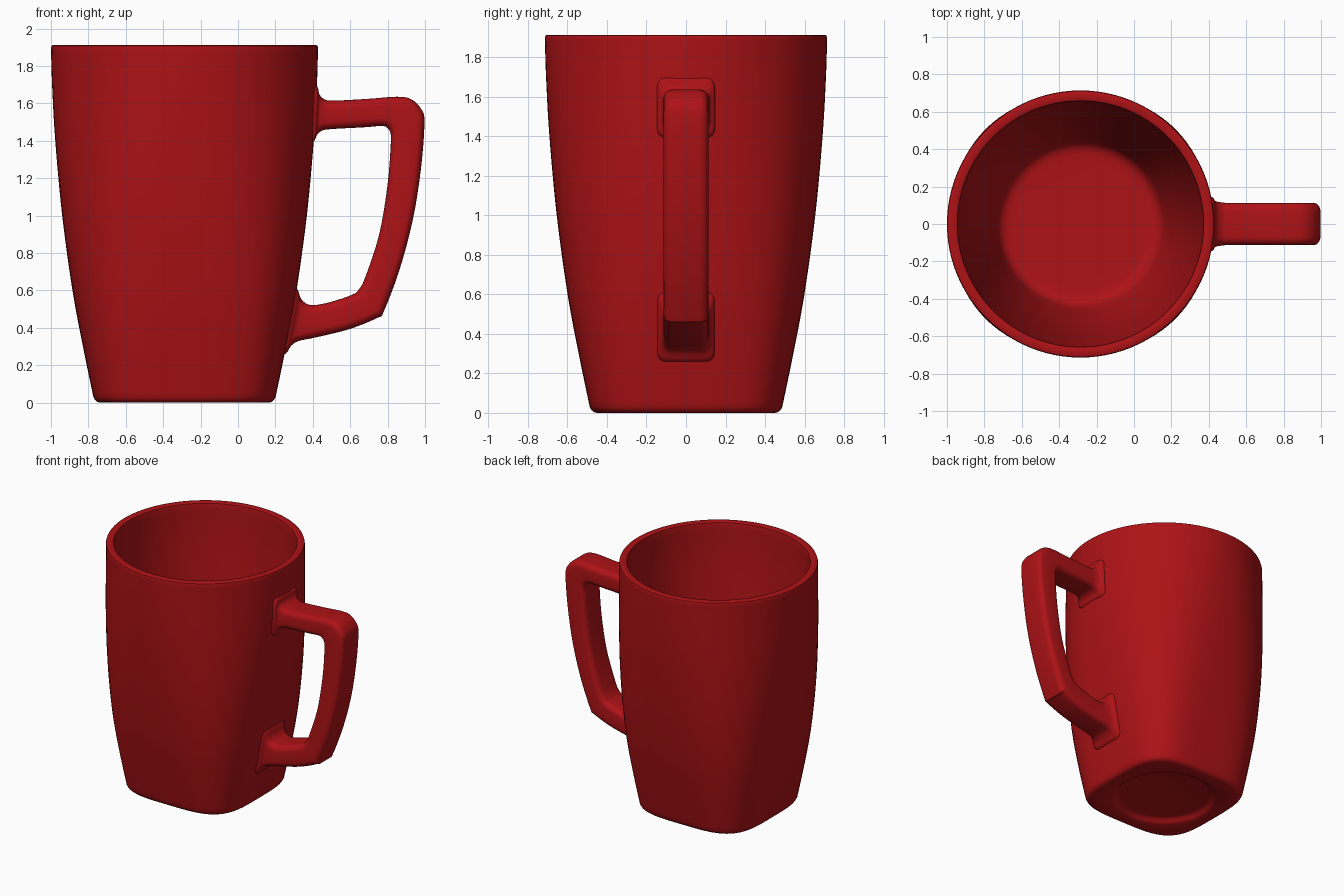
import bpy, math
from mathutils import Vector

if "Cube" in bpy.data.objects:
    bpy.data.objects.remove(bpy.data.objects["Cube"])

CX = -0.286   # mug axis
SEG = 96

red = bpy.data.materials.new("red_glaze")
red.diffuse_color = (0.42, 0.006, 0.008, 1)
red.use_nodes = True
red.node_tree.nodes["Principled BSDF"].inputs["Base Color"].default_value = red.diffuse_color


def smooth_path(pts, steps):
    """Catmull-Rom interpolation through tuples of any size."""
    v = [Vector(p) for p in pts]
    out = []
    for i in range(len(v) - 1):
        a, b, c = v[max(i - 1, 0)], v[i], v[i + 1]
        d = v[min(i + 2, len(v) - 1)]
        for k in range(steps):
            t = k / steps
            out.append(0.5 * (2 * b + (c - a) * t + (2 * a - 5 * b + 4 * c - d) * t * t
                              + (3 * b - a - 3 * c + d) * t ** 3))
    return out + [v[-1]]


def loft(name, rings):
    """Skin equal-sized closed rings and cap both ends."""
    n = len(rings[0])
    verts = [p for r in rings for p in r]
    faces = [(i * n + j, i * n + (j + 1) % n, (i + 1) * n + (j + 1) % n, (i + 1) * n + j)
             for i in range(len(rings) - 1) for j in range(n)]
    faces += [tuple(reversed(range(n))), tuple(range(len(verts) - n, len(verts)))]
    mesh = bpy.data.meshes.new(name)
    mesh.from_pydata(verts, [], faces)
    ob = bpy.data.objects.new(name, mesh)
    bpy.context.collection.objects.link(ob)
    mesh.materials.append(red)
    bpy.ops.object.select_all(action='DESELECT')
    ob.select_set(True)
    bpy.context.view_layer.objects.active = ob
    bpy.ops.object.mode_set(mode='EDIT')
    bpy.ops.mesh.select_all(action='SELECT')
    bpy.ops.mesh.normals_make_consistent(inside=False)
    bpy.ops.object.mode_set(mode='OBJECT')
    bpy.ops.object.shade_smooth_by_angle(angle=math.radians(40))
    return ob


def body_ring(z, r, n):
    """Superellipse ring: n = 2 is a circle, larger is squarer."""
    ring = []
    for j in range(SEG):
        a = 2 * math.pi * j / SEG
        c, s = math.cos(a), math.sin(a)
        k = r / (abs(c) ** n + abs(s) ** n) ** (1 / n)
        ring.append((CX + k * c, k * s, z))
    return ring


def squareness(z):
    return 2 + 1.8 * max(0, 1 - z / 1.9) ** 1.5


# Mug: recessed round base, square-to-round outer wall, rim, round inside
recess = [(0.035, 0.02), (0.035, 0.32), (0.03, 0.345), (0.012, 0.36), (0, 0.375)]
foot = [(0, 0.45), (0.004, 0.466), (0.014, 0.478)]
wall = smooth_path([(0.03, 0.487), (0.3, 0.543), (0.6, 0.599), (1.0, 0.654),
                    (1.4, 0.691), (1.7, 0.708), (1.898, 0.714)], 6)
rim = [(1.908, 0.711), (1.912, 0.704), (1.912, 0.665), (1.908, 0.659)]
inside = smooth_path([(1.9, 0.657), (1.6, 0.645), (1.0, 0.592), (0.6, 0.54), (0.3, 0.482),
                      (0.16, 0.448), (0.115, 0.425), (0.095, 0.39), (0.09, 0.34)], 4)
rings = [body_ring(z, r, 2) for z, r in recess]
rings += [body_ring(z, r, squareness(z)) for z, r in foot + wall]
rings += [body_ring(z, r, 2) for z, r in rim + inside + [Vector((0.09, 0.02))]]
loft("mug_body", rings)

# Handle: stations of outer x, z and inner x, z, flaring where it meets the wall
stations = [
    (0.385, 1.70, 0.375, 1.375), (0.424, 1.69, 0.408, 1.40), (0.435, 1.65, 0.423, 1.433),
    (0.46, 1.624, 0.45, 1.455), (0.51, 1.615, 0.50, 1.463), (0.70, 1.625, 0.68, 1.473),
    (0.85, 1.636, 0.77, 1.48), (0.925, 1.623, 0.80, 1.468), (0.978, 1.573, 0.815, 1.44),
    (0.997, 1.50, 0.817, 1.39), (0.978, 1.25, 0.80, 1.17), (0.933, 0.97, 0.755, 0.90),
    (0.86, 0.70, 0.68, 0.67), (0.778, 0.485, 0.645, 0.605), (0.748, 0.455, 0.61, 0.577),
    (0.60, 0.395, 0.50, 0.54), (0.42, 0.35, 0.41, 0.522), (0.325, 0.33, 0.365, 0.53),
    (0.285, 0.305, 0.335, 0.56), (0.258, 0.265, 0.316, 0.61), (0.22, 0.25, 0.28, 0.63)]
flare = [0.15, 0.142, 0.125, 0.117]
widths = flare + [0.113] * (len(stations) - 8) + flare[::-1]


def handle_ring(p):
    """Rounded rectangle spanning the outer and inner outline points."""
    outer, inner, w = Vector((p[0], 0, p[1])), Vector((p[2], 0, p[3])), p[4]
    mid, half = (outer + inner) / 2, (outer - inner) / 2
    h, up, rad = half.length, half.normalized(), 0.045
    ring = []
    for q, (sy, su) in enumerate([(1, 1), (-1, 1), (-1, -1), (1, -1)]):
        for k in range(6):
            a = math.pi / 2 * (q + k / 5)
            y = sy * (w - rad) + rad * math.cos(a)
            u = su * (h - rad) + rad * math.sin(a)
            ring.append(mid + up * u + Vector((0, y, 0)))
    return ring


path = smooth_path([s + (w,) for s, w in zip(stations, widths)], 4)
loft("handle", [handle_ring(p) for p in path])
